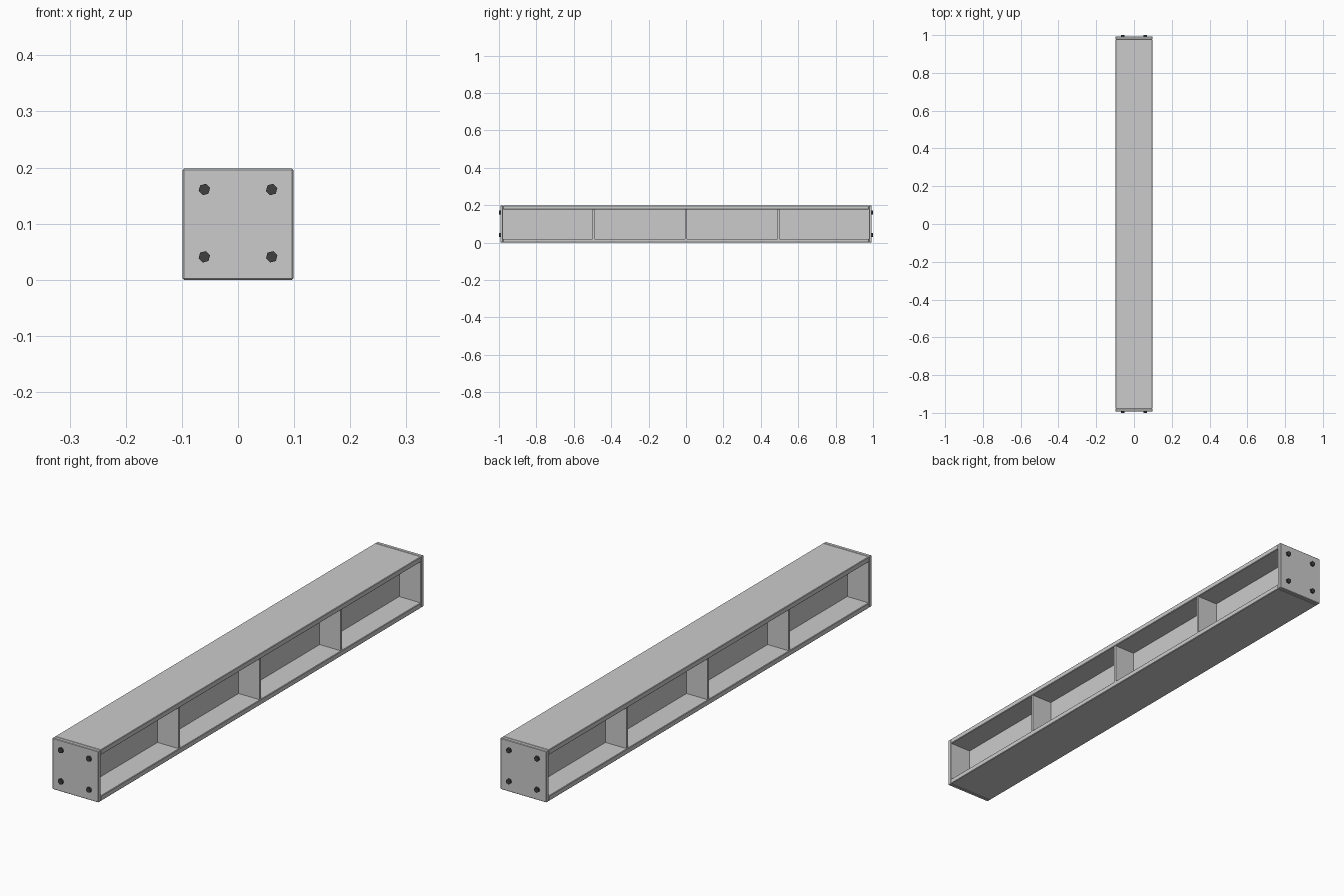
import bpy, math

if "Cube" in bpy.data.objects:
    bpy.data.objects.remove(bpy.data.objects["Cube"])

W, H = 0.197, 0.198       # section width and height
FT, WT = 0.02, 0.012      # flange and web thickness
PLATE_IN, PLATE_OUT = 0.978, 0.993


def box(name, size, loc, bevel=0.0):
    bpy.ops.mesh.primitive_cube_add(size=1, location=loc)
    ob = bpy.context.object
    ob.name = name
    ob.scale = size
    bpy.ops.object.transform_apply(location=False, rotation=False, scale=True)
    if bevel:
        m = ob.modifiers.new("edge_bevel", "BEVEL")
        m.width, m.segments = bevel, 1
    return ob


dark = bpy.data.materials.new("dark_steel")
dark.diffuse_color = (0.05, 0.05, 0.05, 1)
dark.use_nodes = True
dark.node_tree.nodes["Principled BSDF"].inputs["Base Color"].default_value = dark.diffuse_color

# I-section: two flanges and a web
L = 2 * PLATE_IN
box("bottom_flange", (W, L, FT), (0, 0, FT / 2), 0.002)
box("top_flange", (W, L, FT), (0, 0, H - FT / 2), 0.002)
box("web", (WT, L, H - 2 * FT), (0, 0, H / 2))

# Stiffeners on both sides of the web
SW = (W - WT) / 2 - 0.003
for y in (-0.495, 0, 0.495):
    for s in (-1, 1):
        box("stiffener", (SW, 0.01, H - 2 * FT), (s * (WT + SW) / 2, y, H / 2))

# End plates with four hexagonal bolt heads each
for s in (-1, 1):
    box("end_plate", (W, PLATE_OUT - PLATE_IN, H),
        (0, s * (PLATE_IN + PLATE_OUT) / 2, H / 2), 0.002)
    for x in (-0.06, 0.06):
        for dz in (-0.06, 0.06):
            bpy.ops.mesh.primitive_cylinder_add(
                vertices=6, radius=0.0105, depth=0.012,
                location=(x, s * 0.994, H / 2 + 0.002 + dz),
                rotation=(math.pi / 2, math.radians(15), 0))
            bolt = bpy.context.object
            bolt.name = "bolt_head"
            bolt.data.materials.append(dark)
